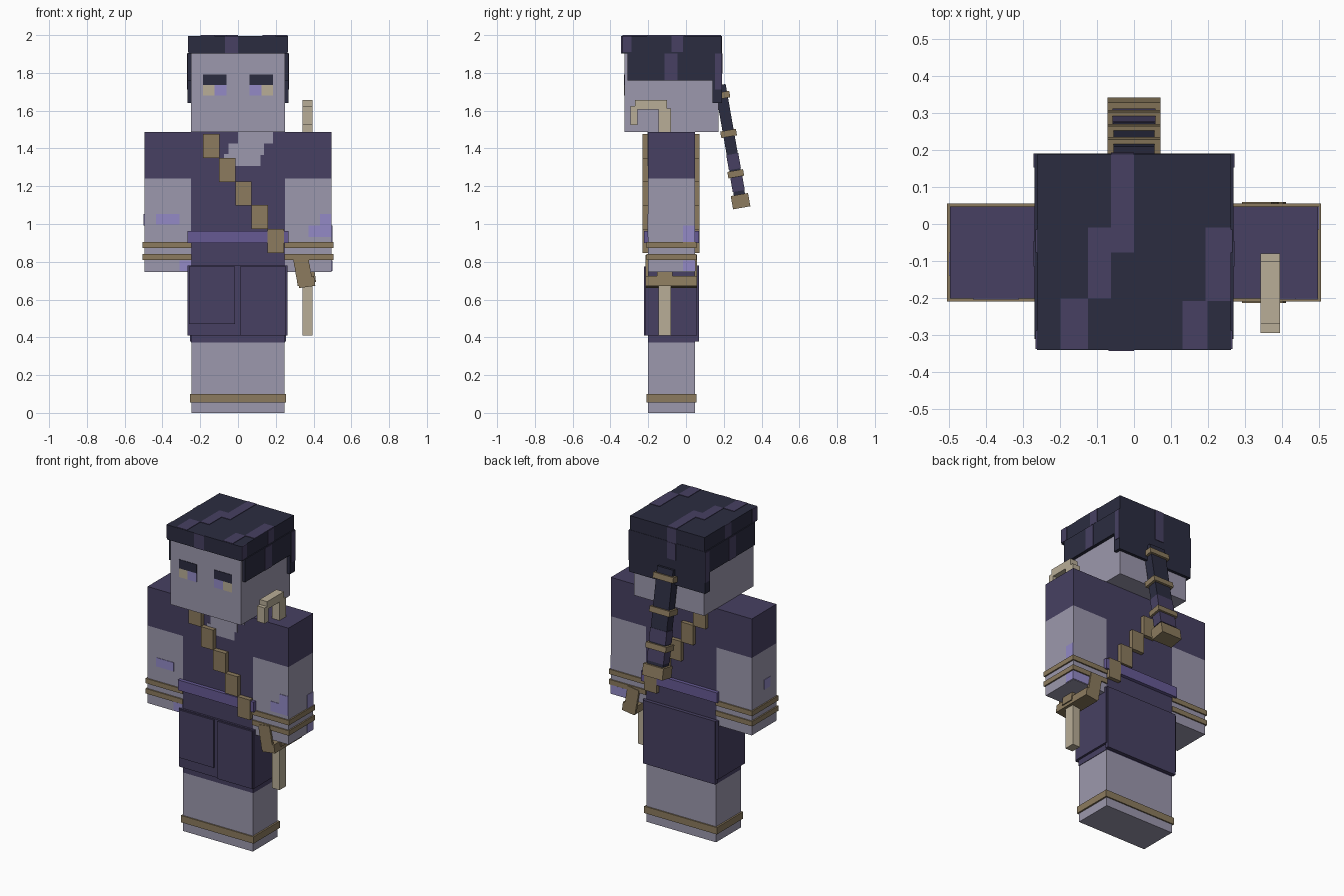
import bpy
import bmesh
from math import radians, sin, cos

if "Cube" in bpy.data.objects:
    bpy.data.objects.remove(bpy.data.objects["Cube"], do_unlink=True)

UNIT = 0.062        # one block unit
SHIFT = -0.077      # body centre line in y


def material(name, hex_code):
    rgb = [int(hex_code[i:i + 2], 16) / 255 for i in (0, 2, 4)]
    lin = [c / 12.92 if c < 0.04 else ((c + 0.055) / 1.055) ** 2.4 for c in rgb]
    mat = bpy.data.materials.new(name)
    mat.use_nodes = True
    mat.diffuse_color = (*lin, 1)
    mat.node_tree.nodes["Principled BSDF"].inputs["Base Color"].default_value = (*lin, 1)
    return mat


skin = material("grey_skin", "9c98ad")
tunic = material("dark_purple_cloth", "474062")
hair = material("dark_hair", "2b2c40")
lilac = material("lilac_marking", "938ac6")
sash = material("belt_purple", "665a94")
leather = material("brown_leather", "8c7b5e")
wood = material("pale_wood", "b9ae97")


def box(name, xs, ys, zs, mat, tilt=(0, 0, 0)):
    """Block between the given limits, in block units, turned about its centre."""
    lims = (xs, ys, zs)
    size = [(b - a) * UNIT for a, b in lims]
    mid = [(a + b) / 2 * UNIT for a, b in lims]
    bm = bmesh.new()
    bmesh.ops.create_cube(bm, size=1)
    bmesh.ops.scale(bm, vec=size, verts=bm.verts)
    mesh = bpy.data.meshes.new(name)
    bm.to_mesh(mesh)
    bm.free()
    mesh.materials.append(mat)
    obj = bpy.data.objects.new(name, mesh)
    obj.location = (mid[0], mid[1] + SHIFT, mid[2])
    obj.rotation_euler = tilt
    bpy.context.collection.objects.link(obj)
    return obj


def plate(name, axis, at, first, second, mat):
    """Thin painted patch on the plane axis = at."""
    lims = [first, second]
    lims.insert("xyz".index(axis), (at - 0.05, at + 0.05))
    return box(name, *lims, mat)


def span(half):
    return (-half, half)


def mirrored(side, a, b):
    return tuple(sorted((side * a, side * b)))


# Legs, torso and head
box("legs", span(3.95), span(2), (0, 6), skin)
box("torso", span(4), span(2), (6, 24), tunic)
box("head", span(4), span(4), (24, 31.9), skin)
box("anklet", span(4.12), span(2.13), (0.9, 1.6), leather)

# Open collar
for z, a, b in ((23, 0, 3), (22, -0.8, 2.2), (21.1, -1.2, 1.9)):
    plate("collar_skin", "y", -2, (a, b), (z, min(z + 1, 24)), skin)

# Skirt with overlapping panels
box("skirt", (-4.3, 4.23), span(2.2), (6.6, 12.58), tunic)
box("front_panel_short", (-4.2, -0.25), (-2.36, -2), (7.6, 12.5), tunic)
box("front_panel_long", (0.15, 4.1), (-2.36, -2), (6.6, 12.5), tunic)
box("back_panel", span(4.1), (2, 2.37), (6.1, 12.58), tunic)
box("belt", span(4.3), span(2.36), (14.5, 15.55), sash)

# Shoulder strap, stepping down across front and back
for i in range(5):
    x, z = -3 + 1.385 * i, 23.8 - 2.02 * i
    for name, ys in (("front_strap", (-2.48, -1.9)), ("back_strap", (1.9, 2.4))):
        box(name, (x, x + 1.4), ys, (z - 2.05, z), leather)

# Arms, sleeves and wristbands
for side, label in ((1, "left"), (-1, "right")):
    box(label + "_arm", mirrored(side, 4, 8), span(2), (12.05, 20), skin)
    box(label + "_sleeve", mirrored(side, 4, 8), span(2), (20, 24), tunic)
    for z in (13.05, 14.1):
        box(label + "_wristband", mirrored(side, 3.95, 8.14), span(2.13), (z, z + 0.5), leather)

# Skin markings on the arms
plate("right_arm_mark", "y", -2, (-7, -5), (16.1, 17), lilac)
plate("right_hand_mark", "y", -2, (-5, -4), (12.1, 13), lilac)
plate("right_side_mark", "x", -8, (-1, 0), (16, 17), lilac)
plate("left_arm_mark", "y", -2, (6, 8), (15, 16), lilac)
plate("left_arm_mark_top", "y", -2, (7, 8), (16, 17), lilac)
plate("left_side_mark", "x", 8, (1, 2), (14.6, 16), lilac)
plate("left_hand_mark", "x", 8, (1, 2), (12.1, 13), lilac)
plate("left_hand_back_mark", "y", 2, (5, 8), (12.1, 13), lilac)

# Face
for side in (1, -1):
    plate("eyebrow", "y", -4, mirrored(side, 1, 3), (28, 28.9), hair)
    plate("iris", "y", -4, mirrored(side, 1, 2), (27.1, 28), lilac)
    plate("eye_white", "y", -4, mirrored(side, 2, 3), (27.1, 28), wood)

# Hair
CAP, LOW, TOP = 4.23, 4.32, 32.2
box("hair_cap", span(CAP), (-4.24, 4.27), (30.7, TOP), hair)
box("hair_sides", span(LOW), (-3.76, 4.3), (28.4, 30.75), hair)
box("hair_back", span(LOW), (3.5, 4.3), (26.45, 28.5), hair)

# Hair streaks
for xs, ys in (((-1, 0), (0, 4.25)), ((-2, -1), (-2, 1.1)), ((-3.2, -2), (-4.2, -2)),
               ((3.1, CAP), (-2.1, 1.1)), ((2.1, 3.2), (-4.2, -2.1))):
    plate("top_streak", "z", TOP, xs, ys, tunic)
plate("front_streak", "y", -4.24, (-1.1, 0), (30.7, TOP), tunic)
plate("back_streak", "y", 4.27, (-1, 0), (30.7, TOP), tunic)
plate("back_low_streak", "y", 4.3, (-1, 0), (29, 30.7), tunic)
for side in (1, -1):
    plate("side_streak", "x", side * CAP, (0, 1), (30.8, TOP), tunic)
    plate("side_front_streak", "x", side * CAP, (-4.2, -3.4), (30.8, TOP), tunic)
    plate("side_low_streak", "x", side * LOW, (-0.6, 0.5), (28.4, 30.7), tunic)
    plate("side_back_streak", "x", side * LOW, (3.7, 4.3), (27.6, 30.7), tunic)

# Braid hanging away from the head, measured along its own length
LEAN = radians(10)


def braid_part(name, start, end, width, depth, mat):
    mid = (start + end) / 2
    y, z = 4.15 + mid * sin(LEAN), 28 - mid * cos(LEAN)
    half = (end - start) / 2
    box(name, span(width), (y - depth, y + depth), (z - half, z + half), mat, (LEAN, 0, 0))


braid_part("braid", 0, 9.8, 0.9, 0.48, hair)
for start, end in ((6, 7.3), (8, 9.2)):
    braid_part("braid_streak", start, end, 0.94, 0.52, tunic)
for mid in (0.9, 4.2, 7.7):
    braid_part("braid_ring", mid - 0.28, mid + 0.28, 1.15, 0.68, leather)
braid_part("braid_tip", 9.5, 10.65, 1.15, 0.75, leather)

# Walking stick with a hooked handle
STICK = (5.5, 6.35)
box("stick", STICK, (-1.1, -0.05), (6.6, 26), wood)
box("stick_hook", STICK, (-3.1, -0.4), (25.9, 26.7), wood)
box("stick_hook_tip", STICK, (-3.5, -2.9), (24.6, 26.2), wood)

# Holder strap around the hand, ending in a loop for the stick
TURN = (0, radians(-8), 0)
for i in range(3):
    x, z = 4.75 + 0.14 * i, 13.3 - 0.8 * i
    for ys in ((-2.2, -1.95), (1.95, 2.2)):
        box("holder_strap", (x, x + 1.3), ys, (z - 0.8, z + 0.1), leather, TURN)
box("holder_loop", (5.15, 6.55), span(2.2), (10.75, 11.6), leather, TURN)
box("holder_clasp", (5.3, 6.6), (-1.25, 0.1), (11.1, 12.1), leather, TURN)
